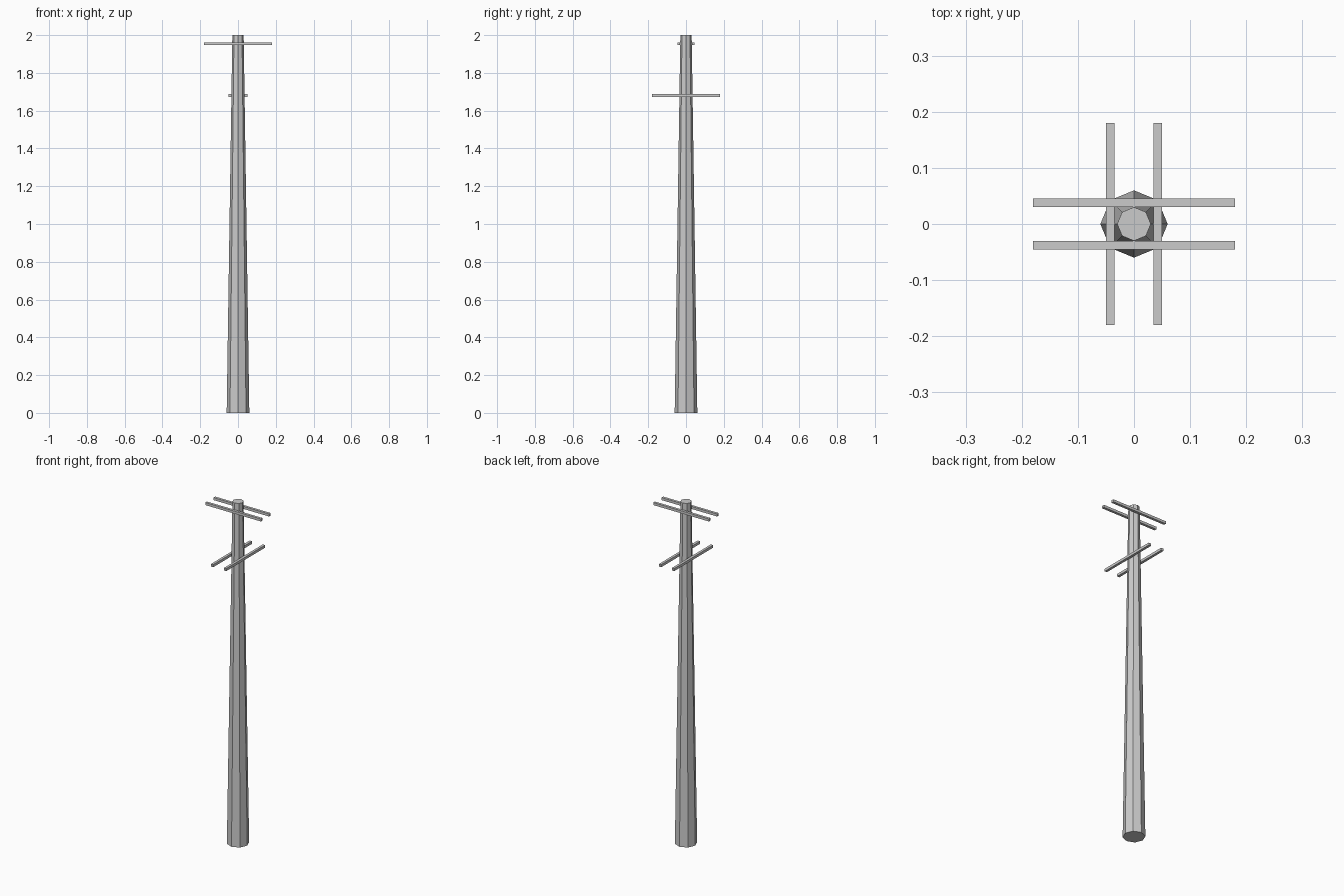
import bpy

if "Cube" in bpy.data.objects:
    bpy.data.objects.remove(bpy.data.objects["Cube"])

HEIGHT, R_BASE, R_TOP = 2.0, 0.06, 0.03
BAR, LENGTH = 0.015, 0.36


def pole_radius(z):
    return R_BASE + (R_TOP - R_BASE) * z / HEIGHT


def bar(name, loc, size):
    bpy.ops.mesh.primitive_cube_add(size=1, location=loc)
    ob = bpy.context.object
    ob.name = name
    ob.scale = size
    bpy.ops.object.transform_apply(location=False, rotation=False, scale=True)


# Tapered eight-sided pole
bpy.ops.mesh.primitive_cone_add(vertices=8, radius1=R_BASE, radius2=R_TOP,
                                depth=HEIGHT, location=(0, 0, HEIGHT / 2))
bpy.context.object.name = "pole"

# Paired crossarms resting against the pole, upper along x, lower along y
for z, along_x in ((1.954, True), (1.68, False)):
    off = pole_radius(z) + BAR / 2
    for side, s in (("a", -1), ("b", 1)):
        if along_x:
            bar("upper_crossarm_" + side, (0, s * off, z), (LENGTH, BAR, BAR))
        else:
            bar("lower_crossarm_" + side, (s * off, 0, z), (BAR, LENGTH, BAR))
